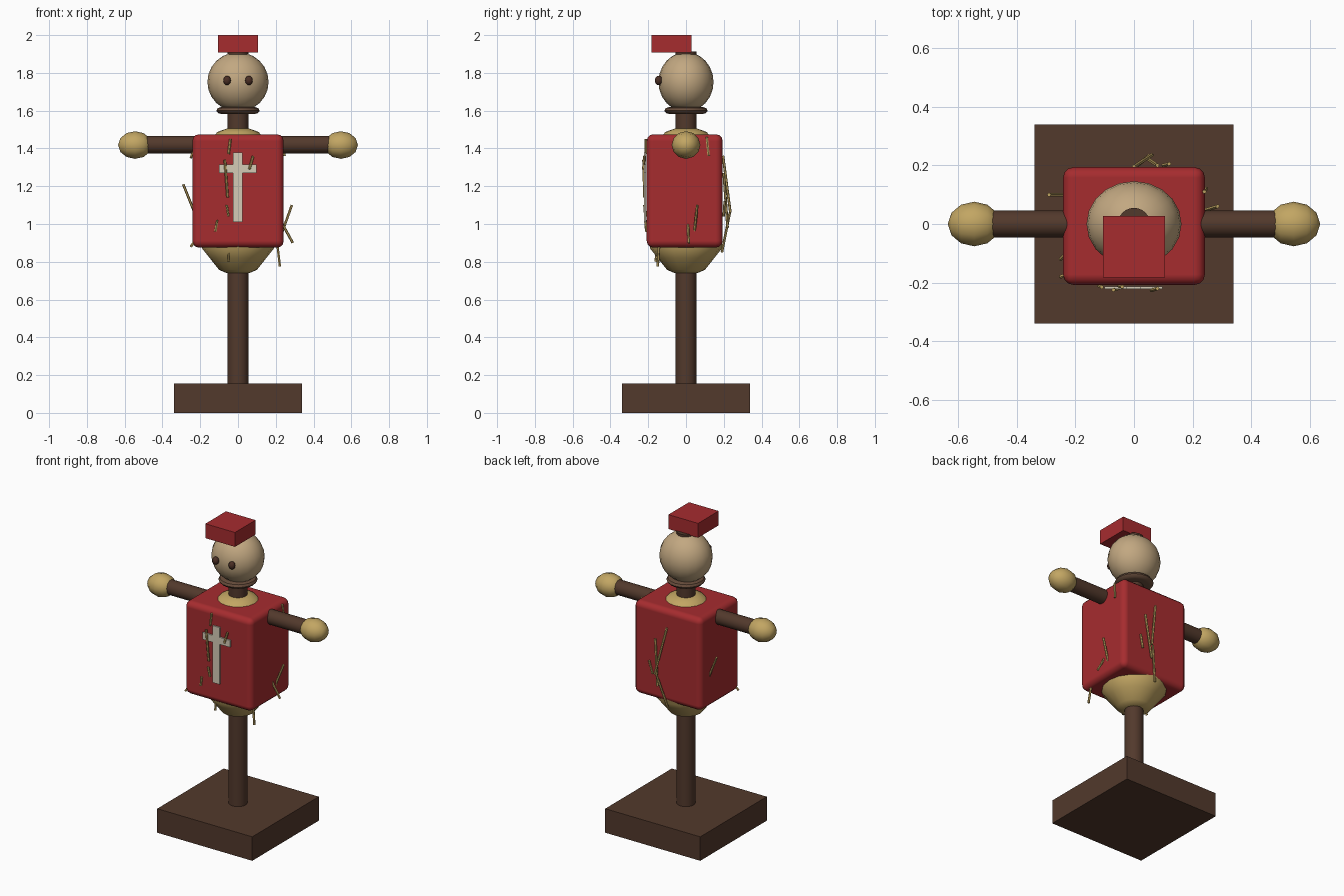
import bpy, bmesh, math
from mathutils import Matrix, Vector

if "Cube" in bpy.data.objects:
    bpy.data.objects.remove(bpy.data.objects["Cube"], do_unlink=True)


def material(name, rgb):
    m = bpy.data.materials.new(name)
    m.use_nodes = True
    m.diffuse_color = (*rgb, 1)
    bsdf = next(n for n in m.node_tree.nodes if n.type == 'BSDF_PRINCIPLED')
    bsdf.inputs["Base Color"].default_value = (*rgb, 1)
    return m


WOOD = material("dark wood", (0.085, 0.041, 0.025))
RED = material("red cloth", (0.38, 0.025, 0.028))
SACK = material("sackcloth", (0.54, 0.39, 0.22))
STRAW = material("straw", (0.54, 0.38, 0.125))
ROPE = material("rope", (0.14, 0.075, 0.045))
EYE = material("eye brown", (0.07, 0.028, 0.018))
CREAM = material("cream paint", (0.66, 0.6, 0.47))


def finish(bm, name, mat, smooth=True):
    bmesh.ops.recalc_face_normals(bm, faces=bm.faces)
    for f in bm.faces:
        f.smooth = smooth
    me = bpy.data.meshes.new(name)
    bm.to_mesh(me)
    bm.free()
    me.materials.append(mat)
    ob = bpy.data.objects.new(name, me)
    bpy.context.collection.objects.link(ob)
    if smooth:
        bpy.ops.object.select_all(action='DESELECT')
        ob.select_set(True)
        bpy.context.view_layer.objects.active = ob
        bpy.ops.object.shade_smooth_by_angle(angle=math.radians(40))
    return ob


def add_box(bm, lo, hi):
    lo, hi = Vector(lo), Vector(hi)
    mat = Matrix.Translation((lo + hi) / 2) @ Matrix.Diagonal((*(hi - lo), 1))
    bmesh.ops.create_cube(bm, size=1, matrix=mat)


def box(name, lo, hi, mat):
    bm = bmesh.new()
    add_box(bm, lo, hi)
    return finish(bm, name, mat, False)


def add_rod(bm, a, b, r, sides):
    a, b = Vector(a), Vector(b)
    turn = (b - a).to_track_quat('Z', 'Y').to_matrix().to_4x4()
    bmesh.ops.create_cone(bm, cap_ends=True, segments=sides, radius1=r, radius2=r,
                          depth=(b - a).length, matrix=Matrix.Translation((a + b) / 2) @ turn)


def rod(name, a, b, r, mat, sides=24):
    bm = bmesh.new()
    add_rod(bm, a, b, r, sides)
    return finish(bm, name, mat)


def ball(name, centre, size, mat, u, v, turn=Matrix()):
    bm = bmesh.new()
    bmesh.ops.create_uvsphere(bm, u_segments=u, v_segments=v, radius=1, matrix=(
        Matrix.Translation(centre) @ Matrix.Diagonal((*size, 1)) @ turn))
    ob = finish(bm, name, mat, False)
    ob.data.shade_smooth()
    return ob


def lathe(name, profile, mat, sides):
    bm = bmesh.new()
    rings = [[bm.verts.new((r * math.cos(t), r * math.sin(t), z))
              for t in (math.tau * i / sides for i in range(sides))] for r, z in profile]
    for low, high in zip(rings, rings[1:]):
        for i in range(sides):
            j = (i + 1) % sides
            bm.faces.new((low[i], low[j], high[j], high[i]))
    bm.faces.new(rings[0])
    bm.faces.new(rings[-1])
    return finish(bm, name, mat)


# Stand: square base, post and crossbar
box("base", (-.34, -.34, 0), (.34, .34, .155), WOOD)
rod("post", (0, 0, .15), (0, 0, 1.912), .055, WOOD)
rod("crossbar", (-.5, 0, 1.42), (.5, 0, 1.42), .046, WOOD)

# Straw body under the tunic
lathe("straw_body", [(.06, .74), (.1, .757), (.15, .82), (.19, .87), (.19, 1.4),
                     (.13, 1.46), (.11, 1.487), (.06, 1.505)], STRAW, 16)

# Padded tunic
tunic = box("tunic", (-.242, -.208, .875), (.242, .194, 1.475), RED)
bevel = tunic.modifiers.new("soft_edges", 'BEVEL')
bevel.width = .036
bevel.segments = 3
tunic.data.shade_smooth()
bevel.harden_normals = True

# Painted cross on the chest
bm = bmesh.new()
add_box(bm, (-.026, -.222, 1.01), (.024, -.213, 1.378))
add_box(bm, (-.1, -.222, 1.27), (.098, -.213, 1.315))
finish(bm, "chest_cross", CREAM, False)

# Straw hands and eyes on both sides
for side, x in (("left", 1), ("right", -1)):
    ball(side + "_hand", (x * .545, 0, 1.418), (.09, .076, .073), STRAW, 12, 6,
         Matrix.Rotation(math.pi / 2, 4, 'Y'))
    ball(side + "_eye", (x * .058, -.145, 1.76), (.021, .02, .025), EYE, 10, 8)

# Head, neck rope and cap
ball("head", (0, 0, 1.752), (.162, .146, .158), SACK, 20, 12)
lathe("neck_rope", [(.085, 1.582), (.105, 1.587), (.115, 1.6), (.107, 1.614), (.085, 1.62)],
      ROPE, 20)
box("cap", (-.106, -.182, 1.907), (.106, .028, 2), RED)

# Loose straws poking out of the tunic: front, sides, back, hem
straws = [
    ((-.04, -.214, 1.45), (-.05, -.212, 1.37)), ((.08, -.22, 1.36), (.06, -.226, 1.29)),
    ((-.07, -.225, 1.34), (-.055, -.22, 1.14)), ((-.06, -.22, 1.1), (-.05, -.215, 1.04)),
    ((-.11, -.215, 1.02), (-.12, -.21, .96)),
    ((-.29, .1, 1.21), (-.23, .1, 1.06)), ((-.25, -.12, 1.35), (-.23, -.1, 1.4)),
    ((.24, .11, 1.46), (.246, .12, 1.36)), ((.285, .06, 1.1), (.235, .045, .96)),
    ((.235, .01, 1.0), (.29, .015, .9)),
    ((0, .196, 1.36), (.06, .235, 1.06)), ((.08, .2, 1.27), (.05, .22, .98)),
    ((.05, .232, 1.06), (.0, .19, .85)), ((.12, .205, 1.12), (.1, .2, 1.04)),
    ((-.05, -.15, .92), (-.05, -.16, .8)), ((.205, -.14, .92), (.222, -.15, .775)),
    ((-.22, -.17, .92), (-.25, -.18, .8 + .08)),
]
bm = bmesh.new()
for a, b in straws:
    add_rod(bm, a, b, .007, 6)
finish(bm, "loose_straws", STRAW, False)
